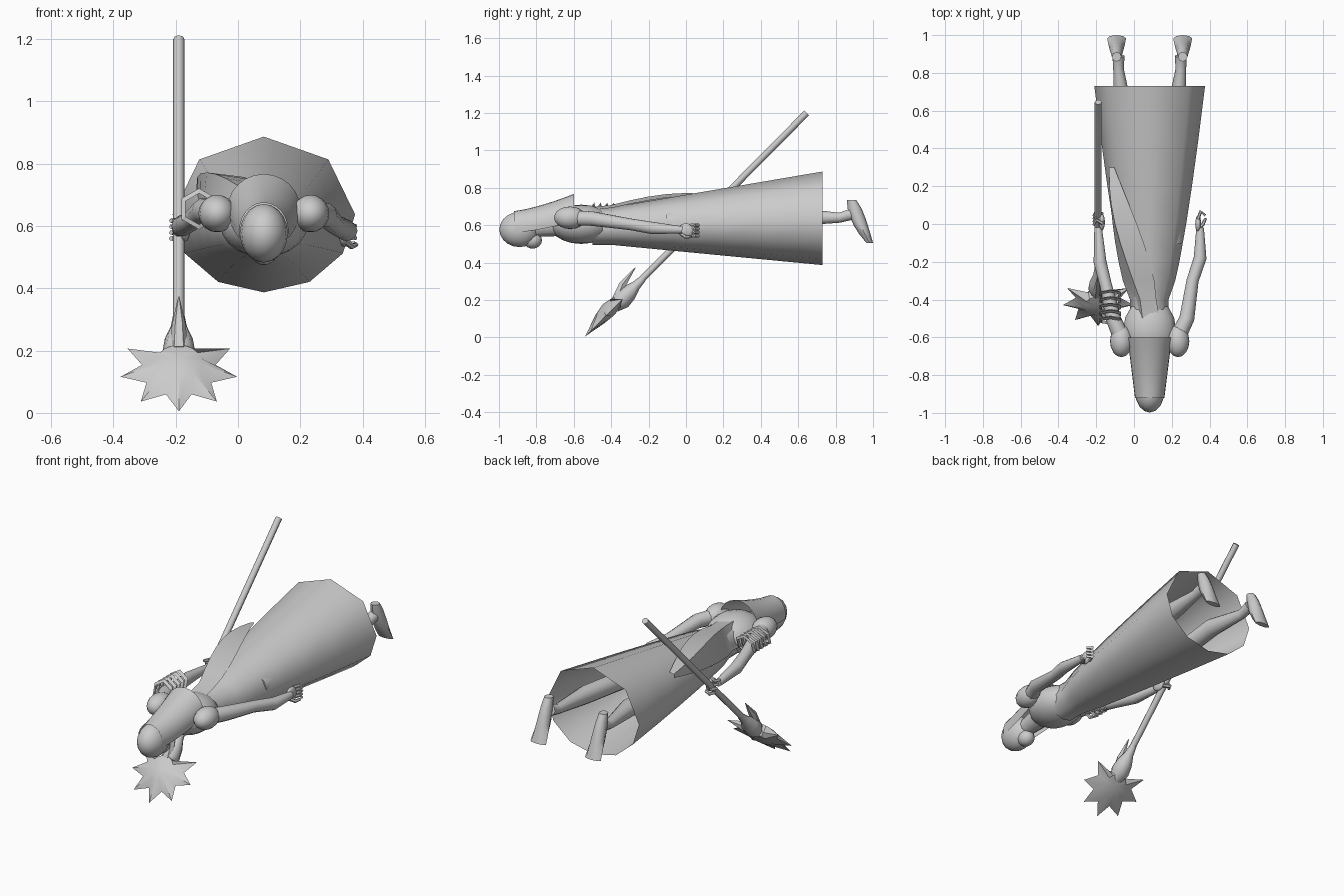
import bpy, bmesh
from math import sin, cos, pi, radians
from mathutils import Vector, Matrix

if "Cube" in bpy.data.objects:
    bpy.data.objects.remove(bpy.data.objects["Cube"])

grey = bpy.data.materials.new("plain_grey")
grey.use_nodes = True
shade = (0.6, 0.6, 0.6, 1)
grey.diffuse_color = shade
grey.node_tree.nodes["Principled BSDF"].inputs["Base Color"].default_value = shade

middle = 0.083


def lerp(start, end, t):
    return start + (end - start) * t


def finish(name, bm, angle):
    bmesh.ops.recalc_face_normals(bm, faces=bm.faces)
    mesh = bpy.data.meshes.new(name)
    bm.to_mesh(mesh)
    bm.free()
    mesh.materials.append(grey)
    obj = bpy.data.objects.new(name, mesh)
    bpy.context.collection.objects.link(obj)
    bpy.ops.object.select_all(action="DESELECT")
    obj.select_set(True)
    bpy.context.view_layer.objects.active = obj
    bpy.ops.object.shade_smooth_by_angle(angle=radians(angle))


def loft(name, rings, closed=True, caps=True, angle=50):
    bm = bmesh.new()
    rows = [[bm.verts.new(point) for point in ring] for ring in rings]
    count = len(rows[0])
    for near, far in zip(rows, rows[1:]):
        for i in range(count if closed else count - 1):
            j = (i + 1) % count
            bm.faces.new((near[i], near[j], far[j], far[i]))
    if closed and caps:
        bm.faces.new(rows[0])
        bm.faces.new(rows[-1])
    finish(name, bm, angle)


def ball(name, centre, radii):
    bm = bmesh.new()
    place = Matrix.Translation(centre) @ Matrix.Diagonal((*radii, 1))
    bmesh.ops.create_uvsphere(bm, u_segments=16, v_segments=10, radius=1, matrix=place)
    finish(name, bm, 50)


def tube(name, path, radii, sides=8):
    """Round tube through points, one radius for each point."""
    points = [Vector(point) for point in path]
    last = len(points) - 1
    rings = []
    for i, point in enumerate(points):
        heading = points[min(i + 1, last)] - points[max(i - 1, 0)]
        side = heading.cross(Vector((0, 0, 1))).normalized()
        up = side.cross(heading).normalized()
        turns = [2 * pi * k / sides for k in range(sides)]
        rings.append([point + radii[i] * (side * cos(a) + up * sin(a)) for a in turns])
    loft(name, rings)


def skirt_point(y, degrees, scale=1):
    """Point on the flaring skirt at a distance along the body."""
    t = max(0, (y + 0.4) / 1.13)
    width = lerp(0.1, 0.293, t ** 0.7) * scale
    height = lerp(0.1, 0.25, t) * scale
    a = radians(degrees)
    return (middle + width * cos(a), y, lerp(0.595, 0.637, t) + height * sin(a))


# Skirt: hollow faceted cone, wider facets on the back
corners = [*range(0, 180, 45), *range(180, 360, 30)]
stations = [-0.5, -0.4, -0.3, -0.2, 0, 0.2, 0.45, 0.73]
loft("skirt", [[skirt_point(y, corner) for corner in corners] for y in stations], caps=False)

# Overlapping flap that lifts off the right of the back
flap = []
for step in range(9):
    t = step / 8
    y = lerp(-0.5, 0.3, t)
    flap.append([skirt_point(y, lerp(60, 140, t), 1.03),
                 skirt_point(y, lerp(110, 145, t), 1.1 + 0.35 * sin(pi * t)),
                 skirt_point(y, lerp(190, 150, t), 1.05)])
loft("skirt_flap", flap, closed=False)

# Torso, neck, head and chin
ball("torso", (middle, -0.56, 0.605), (0.14, 0.17, 0.105))
tube("neck", [(middle, -0.85, 0.58), (middle, -0.6, 0.61)], [0.045, 0.07], 10)
ball("head", (middle, -0.89, 0.577), (0.077, 0.108, 0.094))
ball("chin", (middle, -0.82, 0.52), (0.045, 0.05, 0.045))

# Hood draped over the nape, open underneath
hood = []
for step in range(7):
    t = step / 6
    width, height = lerp(0.078, 0.118, t), lerp(0.09, 0.115, t)
    arc = [radians(-15 + 15 * k) for k in range(15)]
    hood.append([(middle + width * cos(a), lerp(-0.92, -0.6, t),
                  lerp(0.585, 0.652, t ** 1.5) + height * sin(a)) for a in arc])
loft("hood", hood, closed=False)

# Arms
arm_radii = [0.045, 0.04, 0.032, 0.034, 0.02]
tube("left_arm", [(0.21, -0.64, 0.64), (0.28, -0.5, 0.635), (0.31, -0.3, 0.605),
                  (0.35, -0.18, 0.585), (0.35, -0.02, 0.575)], arm_radii, 10)
tube("right_arm", [(-0.05, -0.64, 0.64), (-0.11, -0.5, 0.65), (-0.15, -0.32, 0.615),
                   (-0.18, -0.2, 0.6), (-0.19, -0.02, 0.585)], arm_radii, 10)

# Hands: the left relaxed, the right closed around the shaft
ball("left_palm", (0.34, 0, 0.572), (0.016, 0.045, 0.038))
ball("right_palm", (-0.17, 0.01, 0.585), (0.016, 0.045, 0.035))
finger_radii = [0.01, 0.01, 0.007]
for k in range(4):
    base = Vector((0.338, 0.025, 0.543 + 0.019 * k))
    bend, end = Vector((0.015, 0.04, 0)), Vector((0.04, 0.02, 0))
    tube("left_finger", [base, base + bend, base + end], finger_radii, 6)
    base = Vector((-0.165, 0.05 - 0.016 * k, 0.56 + 0.019 * k))
    bend, end = Vector((-0.035, 0.02, 0)), Vector((-0.05, -0.01, 0))
    tube("right_finger", [base, base + bend, base + end], finger_radii, 6)
tube("left_thumb", [(0.345, -0.02, 0.55), (0.365, 0, 0.535), (0.38, 0.03, 0.54)],
     finger_radii, 6)

# Six-sided bangles with a sharp rim around the right upper arm
for k in range(5):
    centre = Vector((-0.125, lerp(-0.51, -0.37, k / 4), 0.655))
    ridge = Vector((0, 0.008, 0))
    rings = []
    for corner in range(30, 391, 60):
        a = radians(corner)
        out = Vector((cos(a), 0.3 * sin(a), sin(a)))
        rings.append([centre + out * 0.05 - ridge, centre + out * 0.066,
                      centre + out * 0.05 + ridge])
    loft("bangle", rings, caps=False, angle=20)

# Mirrored shoulder caps, legs and feet bent down at the ankle
for side, sign in (("left", 1), ("right", -1)):
    ball(side + "_shoulder_cap", (middle + sign * 0.15, -0.62, 0.64), (0.06, 0.085, 0.06))
    hip, knee, ankle = (middle + sign * reach for reach in (0.1, 0.14, 0.165))
    tube(side + "_leg", [(hip, -0.1, 0.61), (knee, 0.4, 0.62), (knee, 0.6, 0.645),
                         (ankle, 0.82, 0.64), (ankle, 0.89, 0.66)],
         [0.075, 0.05, 0.05, 0.028, 0.032], 10)
    foot = []
    for step in range(6):
        t = step / 5
        sole, top = lerp(0.91, 1, t ** 0.7), lerp(0.86, 0.965, t ** 2)
        width = lerp(0.025, 0.05, t)
        turns = [2 * pi * k / 8 for k in range(8)]
        foot.append([(ankle + sign * 0.01 + width * cos(a),
                      lerp(top, sole, 0.5 + sin(a) / 2), lerp(0.735, 0.505, t))
                     for a in turns])
    loft(side + "_foot", foot)

# Slanted shaft
tip = Vector((-0.19, -0.54, 0.005))
along = Vector((0, 1, 1)).normalized()
outward = Vector((0, -1, 1)).normalized()
tube("shaft", [tip + along * 0.2, (-0.19, 0.645, 1.2)], [0.018, 0.018])

# Weapon head: star with spikes around the far side, domed on both faces
hub = tip + along * 0.19
bm = bmesh.new()
rim, spokes = [], []
for k in range(-9, 9):
    a = radians(20 * k)
    reach = 0.08 if abs(k) > 6 else 0.12 if k % 2 else 0.19
    spokes.append(Vector((sin(a), 0, 0)) - along * cos(a))
    rim.append(bm.verts.new(hub + spokes[-1] * reach))
for lift in (0.055, -0.03):
    dome = [bm.verts.new(hub + spoke * 0.07 + outward * lift * 0.75) for spoke in spokes]
    peak = bm.verts.new(hub + outward * lift)
    for i in range(len(rim)):
        bm.faces.new((rim[i - 1], rim[i], dome[i], dome[i - 1]))
        bm.faces.new((dome[i - 1], dome[i], peak))
finish("weapon_head", bm, 35)

# Swelling collar and the single spike beside the shaft
swell = [0.03, 0.052, 0.045, 0.026, 0.018]
tube("weapon_collar", [tip + along * (0.22 + 0.055 * k) for k in range(5)], swell)
tube("weapon_spike", [tip + along * 0.26 + outward * 0.02, tip + along * 0.34 + outward * 0.055,
                      tip + along * 0.45 + outward * 0.07], [0.03, 0.022, 0.002], 6)
